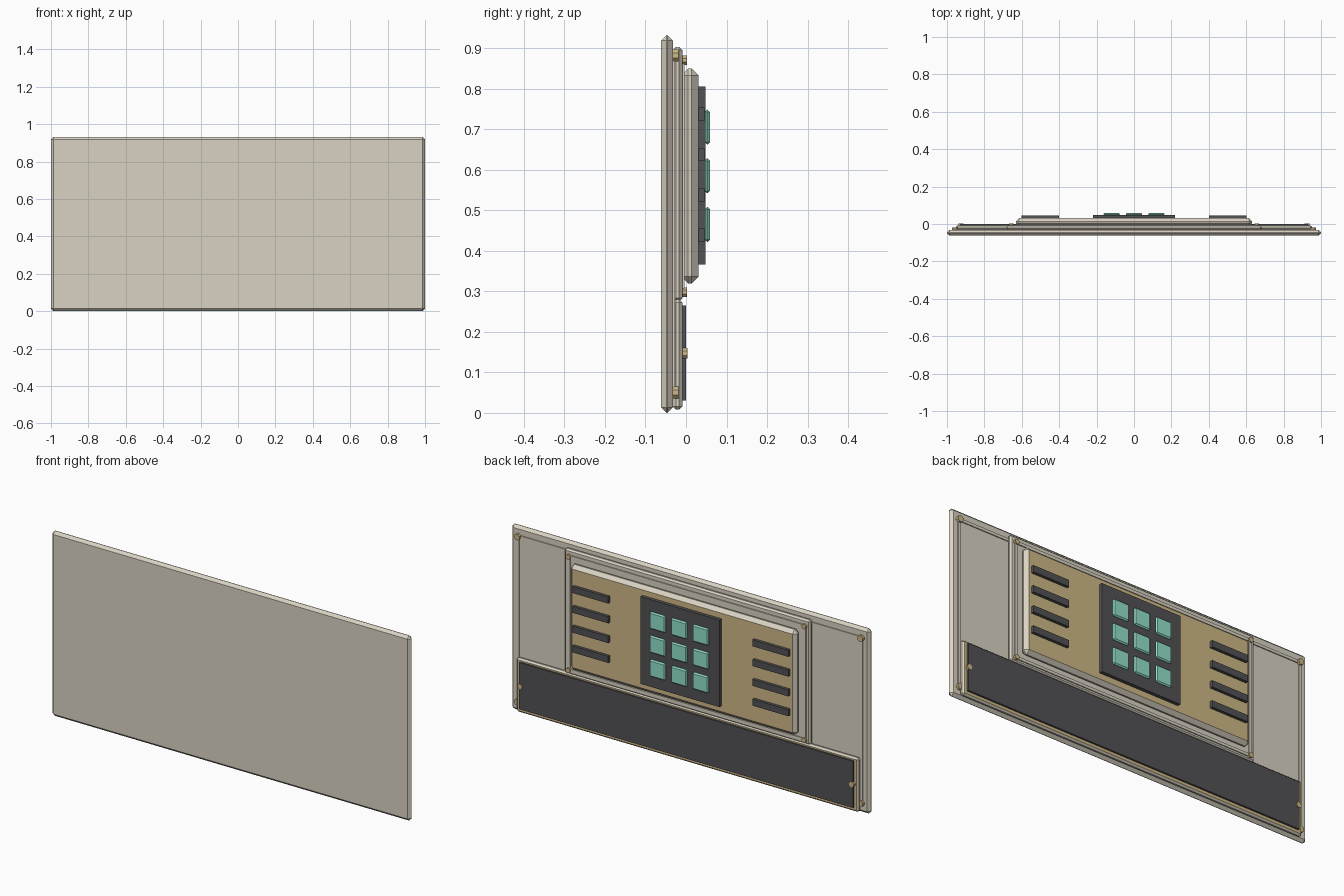
import bpy, bmesh, math
from mathutils import Matrix

cube = bpy.data.objects.get("Cube")
if cube:
    bpy.data.objects.remove(cube, do_unlink=True)


def make_material(name, rgb):
    mat = bpy.data.materials.new(name)
    mat.use_nodes = True
    color = (*rgb, 1)
    mat.diffuse_color = color
    bsdf = next(n for n in mat.node_tree.nodes if n.type == "BSDF_PRINCIPLED")
    bsdf.inputs["Base Color"].default_value = color
    return mat


CREAM = make_material("cream casing", (.70, .65, .55))
TAN = make_material("tan metal", (.62, .48, .24))
DARK = make_material("dark grey", (.085, .085, .09))
TEAL = make_material("teal key", (.29, .74, .61))


def finish(name, bm, mats):
    mesh = bpy.data.meshes.new(name)
    bm.to_mesh(mesh)
    bm.free()
    for m in mats:
        mesh.materials.append(m)
    obj = bpy.data.objects.new(name, mesh)
    bpy.context.collection.objects.link(obj)
    return obj


def box(name, xs, ys, zs, mat, bevel=0, back_mat=None):
    """Chamfered box; back_mat colours only the large face towards +y."""
    bm = bmesh.new()
    bmesh.ops.create_cube(bm, size=1)
    spans = (xs, ys, zs)
    for v in bm.verts:
        v.co = [(a + b) / 2 + c * (b - a) for c, (a, b) in zip(v.co, spans)]
    if bevel:
        bmesh.ops.bevel(bm, geom=bm.edges[:], offset=bevel, segments=1, affect="EDGES")
    bm.normal_update()
    if back_mat:
        for f in bm.faces:
            f.material_index = int(f.normal.y > .99)
    return finish(name, bm, [mat, back_mat] if back_mat else [mat])


def bolt(name, x, z, radius, y0, y1):
    bm = bmesh.new()
    bmesh.ops.create_cone(bm, cap_ends=True, segments=8, radius1=radius,
                          radius2=radius, depth=y1 - y0)
    bmesh.ops.transform(bm, verts=bm.verts, matrix=Matrix.Translation((x, (y0 + y1) / 2, z))
                        @ Matrix.Rotation(math.pi / 2, 4, "X")
                        @ Matrix.Rotation(math.pi / 8, 4, "Z"))
    return finish(name, bm, [TAN])


def bolted_trim(name, half, low, high, ys, width, radius, bolt_ys):
    """Four thin strips joining four corner bolts."""
    w = width / 2
    for label, s in (("left", 1), ("right", -1)):
        box(f"{name}_{label}_strip", (s * half - w, s * half + w), ys, (low, high), CREAM)
        for level, z in (("lower", low), ("upper", high)):
            bolt(f"{name}_{level}_{label}_bolt", s * half, z, radius, *bolt_ys)
    for level, z in (("lower", low), ("upper", high)):
        box(f"{name}_{level}_strip", (-half, half), ys, (z - w, z + w), CREAM)


# Main wall plate with its edge trim
box("main_plate", (-1, 1), (-.0616, -.032), (0, .932), CREAM, .0135)
bolted_trim("main", .957, .05, .882, (-.034, -.027), .014, .016, (-.034, -.0185))

# Raised mounting panel in the middle
box("mounting_panel", (-.685, .685), (-.033, -.009), (.275, .903), CREAM, .008)
bolted_trim("mounting", .657, .298, .87, (-.011, -.004), .014, .0125, (-.011, .003))

# Wide lower panel
box("lower_frame", (-.953, .953), (-.033, -.009), (.008, .28), CREAM, .008, TAN)
box("lower_screen", (-.93, .93), (-.011, 0), (.03, .265), DARK)
for label, s in (("left", 1), ("right", -1)):
    bolt(f"lower_{label}_bolt", s * .925, .147, .0135, -.011, .004)

# Control console
box("console", (-.632, .632), (-.012, .031), (.319, .85), CREAM, .0175, TAN)
box("keypad", (-.22, .22), (.03, .048), (.366, .805), DARK)

# Vent bars on both sides of the keypad
for row in range(4):
    z = .438 + row * .0997
    for label, s in (("left", 1), ("right", -1)):
        box(f"vent_{label}_{row + 1}", sorted((s * .402, s * .602)), (.03, .0455),
            (z - .0165, z + .0165), DARK)

# Nine keys
for row in range(3):
    for col in range(3):
        x, z = (col - 1) * .12, .585 + (row - 1) * .12
        box(f"key_{row + 1}_{col + 1}", (x - .044, x + .044), (.046, .0595),
            (z - .043, z + .043), TEAL, .006)
